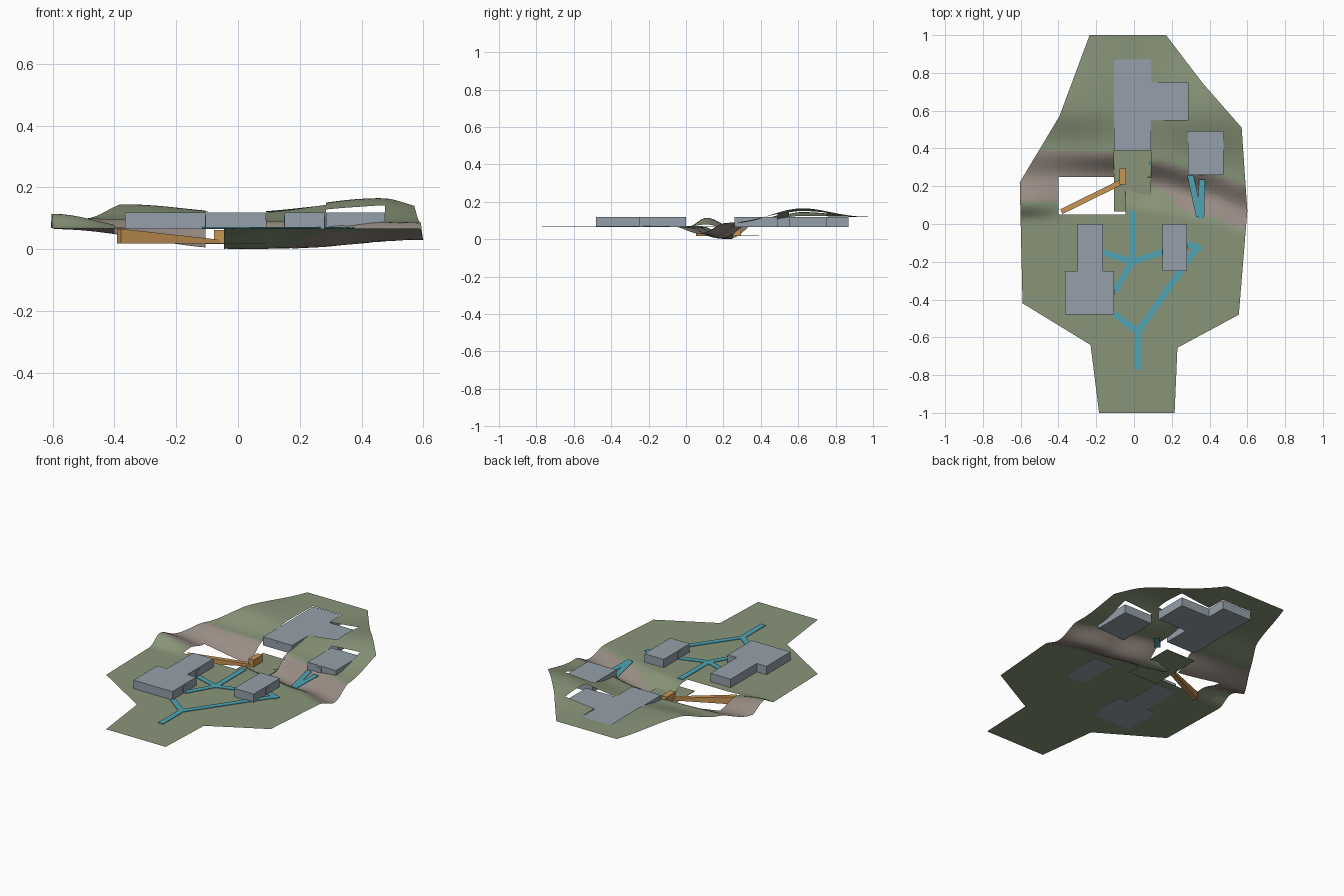
import bpy, bmesh, math
from mathutils import Vector

if "Cube" in bpy.data.objects:
    bpy.data.objects.remove(bpy.data.objects["Cube"])


def material(name, rgb):
    m = bpy.data.materials.new(name)
    m.diffuse_color = (*rgb, 1)
    m.use_nodes = True
    m.node_tree.nodes["Principled BSDF"].inputs["Base Color"].default_value = m.diffuse_color
    return m


GRASS = material("grass_green", (0.25, 0.30, 0.19))
ROCK = material("rock_grey", (0.32, 0.27, 0.235))
WALL = material("building_grey", (0.30, 0.35, 0.40))
PATH = material("path_blue", (0.08, 0.37, 0.46))
WOOD = material("ramp_orange", (0.58, 0.30, 0.09))


def finish(bm, name, *mats):
    bmesh.ops.recalc_face_normals(bm, faces=bm.faces)
    mesh = bpy.data.meshes.new(name)
    bm.to_mesh(mesh)
    bm.free()
    ob = bpy.data.objects.new(name, mesh)
    for m in mats:
        mesh.materials.append(m)
    bpy.context.collection.objects.link(ob)
    return ob


def prism(name, outline, z0, z1, mat):
    """Extrude a flat outline from z0 to z1."""
    bm = bmesh.new()
    face = bm.faces.new([bm.verts.new((x, y, z0)) for x, y in outline])
    ext = bmesh.ops.extrude_face_region(bm, geom=[face], use_keep_orig=True)
    for v in ext["geom"]:
        if isinstance(v, bmesh.types.BMVert):
            v.co.z = z1
    return finish(bm, name, mat)


def rect(x0, x1, y0, y1):
    return [(x0, y0), (x1, y0), (x1, y1), (x0, y1)]


def strip(a, b, w):
    """Rectangle of width w running from a to b."""
    a, b = Vector(a), Vector(b)
    d = (b - a).normalized()
    n = Vector((-d.y, d.x)) * w / 2
    return [tuple(p) for p in (a - n, b - n, b + n, a + n)]


def smooth(t, knots):
    """Ease between (position, value) knots."""
    if t <= knots[0][0]:
        return knots[0][1]
    for (t0, v0), (t1, v1) in zip(knots, knots[1:]):
        if t <= t1:
            return v0 + (v1 - v0) * (1 - math.cos(math.pi * (t - t0) / (t1 - t0))) / 2
    return knots[-1][1]


# Terrain shape: a sunken gully crossing flat ground, with a ridge behind it
def gully_y(x):
    return smooth(x, [(-0.6, 0.25), (-0.1, 0.24), (0.1, 0.2), (0.35, 0.15), (0.62, 0.07)])


def height(x, y):
    c = gully_y(x)
    floor = smooth(x, [(-0.6, 0.065), (0.0, 0.0), (0.15, 0.002), (0.6, 0.03)])
    lip = smooth(x, [(-0.6, 0.115), (-0.3, 0.067)])
    bank = smooth(x, [(-0.6, 0.1), (0, 0.092), (0.6, 0.088)])
    ridge = smooth(x, [(-0.6, 0.13), (-0.36, 0.145), (0, 0.12), (0.46, 0.165), (0.6, 0.15)])
    return smooth(y, [(c - 0.24, 0.067), (c - 0.14, lip), (c, floor),
                      (c + 0.15, bank), (0.62, ridge), (1.0, 0.12)])


OUTLINE = [(-0.235, 1), (0.17, 1), (0.36, 0.75), (0.57, 0.51), (0.6, 0.07), (0.555, -0.48),
           (0.23, -0.655), (0.215, -1), (-0.185, -1), (-0.23, -0.64), (-0.59, -0.42),
           (-0.605, 0.22), (-0.395, 0.57)]
# Openings in the ground: x0, x1, y0, y1
HOLES = [(-0.4, -0.045, 0.05, 0.25), (-0.105, 0.09, 0.25, 0.39),
         (-0.105, 0.09, 0.39, 0.87), (0.09, 0.285, 0.55, 0.75), (0.285, 0.475, 0.26, 0.49),
         (-0.3, -0.165, -0.25, 0), (-0.365, -0.105, -0.48, -0.25), (0.15, 0.28, -0.25, 0)]

bm = bmesh.new()
bm.faces.new([bm.verts.new((x, y, 0)) for x, y in OUTLINE])
bmesh.ops.triangulate(bm, faces=bm.faces)
xs = {round(-0.6 + 0.03 * i, 3) for i in range(41)} | {h[i] for h in HOLES for i in (0, 1)}
ys = {round(-0.08 + 0.02 * i, 3) for i in range(54)} | {h[i] for h in HOLES for i in (2, 3)}
for axis, cuts in ((0, xs), (1, ys)):
    for c in sorted(cuts):
        co, no = Vector((0, 0, 0)), Vector((0, 0, 0))
        co[axis], no[axis] = c, 1
        bmesh.ops.bisect_plane(bm, geom=bm.verts[:] + bm.edges[:] + bm.faces[:],
                               plane_co=co, plane_no=no, dist=1e-5)
gone = []
for f in bm.faces:
    p = f.calc_center_median()
    if any(a < p.x < b and c < p.y < d for a, b, c, d in HOLES):
        gone.append(f)
bmesh.ops.delete(bm, geom=gone, context='FACES')
# Bare rock on the gully sides, grass elsewhere
for f in bm.faces:
    p = f.calc_center_median()
    u = p.y - gully_y(p.x)
    left = p.x < -0.1 and -0.12 < u < 0.14
    right = p.x > 0.09 and -0.1 * min(1, (p.x - 0.09) / 0.2) < u < 0.13
    f.material_index = 1 if left or right else 0
    f.smooth = True
for v in bm.verts:
    v.co.z = height(v.co.x, v.co.y)
terrain = finish(bm, "terrain", GRASS, ROCK)
if sum(p.normal.z for p in terrain.data.polygons) < 0:
    terrain.data.flip_normals()

# Sunken courtyard floor at the bottom of the gully
prism("courtyard", rect(-0.105, 0.09, 0.065, 0.39), 0.017, 0.02, GRASS)

# Buildings
Z0, Z1 = 0.066, 0.118
prism("rear_hall", [(-0.105, 0.39), (0.09, 0.39), (0.09, 0.55), (0.285, 0.55), (0.285, 0.75),
                    (0.09, 0.75), (0.09, 0.87), (-0.105, 0.87)], Z0, Z1, WALL)
prism("gully_house", rect(0.285, 0.475, 0.26, 0.49), Z0, Z1, WALL)
prism("front_hall", [(-0.365, -0.48), (-0.105, -0.48), (-0.105, -0.25), (-0.165, -0.25),
                     (-0.165, 0), (-0.3, 0), (-0.3, -0.25), (-0.365, -0.25)], Z0, Z1, WALL)
prism("front_house", rect(0.15, 0.28, -0.25, 0), Z0, Z1, WALL)

# Door plates: centre x, centre y, size x, size y
for x, y, sx, sy in [(-0.01, 0.39, 0.032, 0.004), (0.36, 0.26, 0.035, 0.004),
                     (-0.105, -0.36, 0.004, 0.03), (-0.165, -0.15, 0.004, 0.03),
                     (0.15, -0.15, 0.004, 0.03), (0.28, -0.12, 0.004, 0.03)]:
    prism("door", rect(x - sx / 2, x + sx / 2, y - sy / 2, y + sy / 2), 0.068, 0.106, WALL)

# Footpaths, including the spans that bridge the gully
hub, fork = (-0.01, -0.2), (0.02, -0.57)
for a, b in [((-0.01, 0.07), hub), (hub, (-0.165, -0.15)), (hub, (0.15, -0.15)),
             (hub, (-0.105, -0.36)), (fork, (-0.105, -0.475)), (fork, (0.02, -0.77)),
             (fork, (0.345, -0.11)), ((0.355, -0.135), (0.28, -0.105)),
             ((0.298, 0.26), (0.345, 0.04)), ((0.36, 0.235), (0.355, 0.03)),
             ((0.09, 0.31), (0.16, 0.385))]:
    prism("footpath", strip(a, b, 0.033), 0.0675, 0.071, PATH)

# Sloping ramp down to the courtyard, and its landing block
ramp = prism("ramp", strip((-0.385, 0.065), (-0.06, 0.225), 0.028), 0.018, 0.066, WOOD)
for v in ramp.data.vertices:
    if v.co.z > 0.05 and v.co.x > -0.2:
        v.co.z = 0.03
prism("ramp_landing", rect(-0.077, -0.042, 0.21, 0.295), 0.02, 0.062, WOOD)
